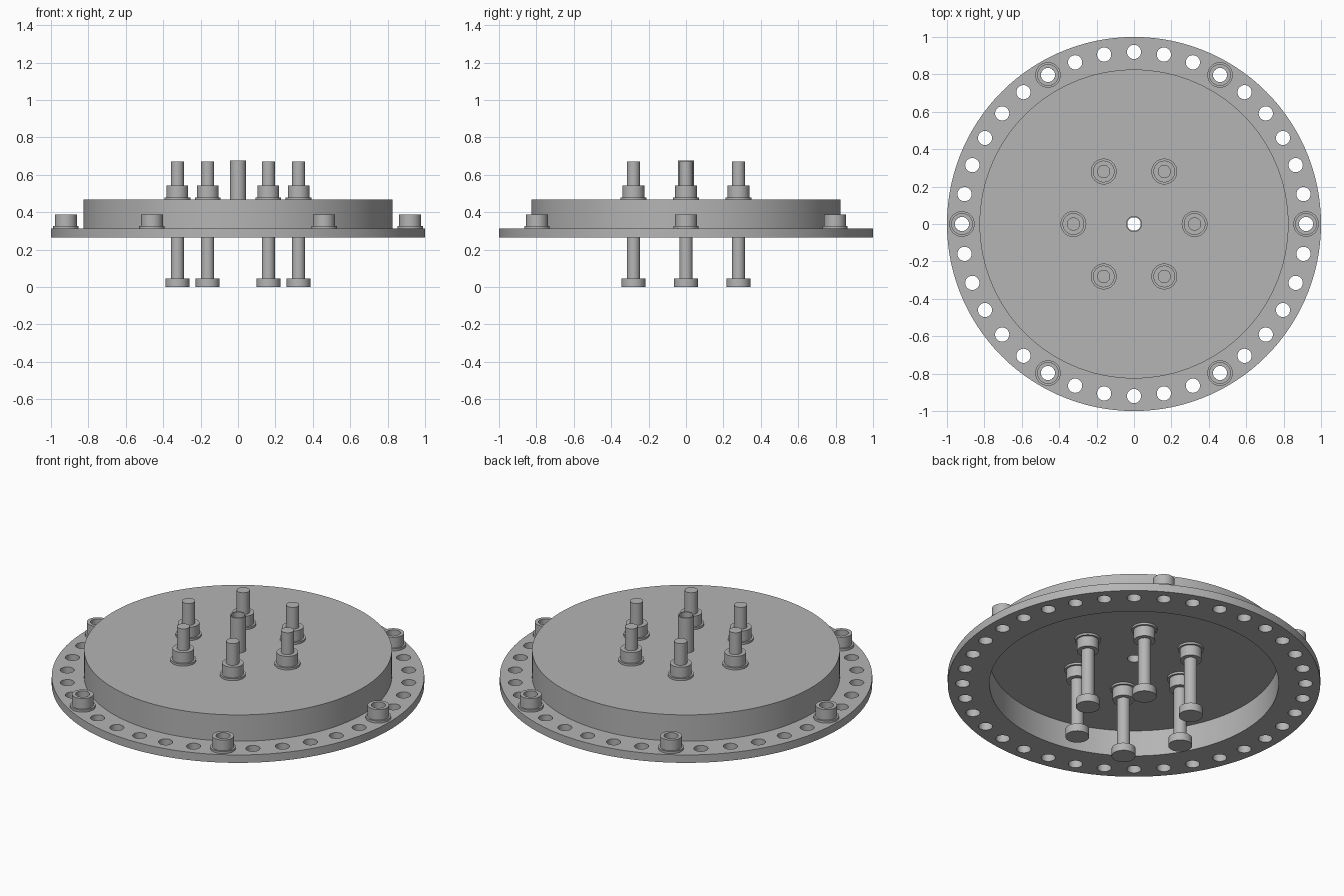
import bpy
import bmesh
from math import cos, sin, tau
from mathutils import Vector

cube = bpy.data.objects.get("Cube")
if cube:
    bpy.data.objects.remove(cube)

steel = bpy.data.materials.new("grey_steel")
steel.use_nodes = True
GREY = (0.46, 0.46, 0.46, 1)
steel.diffuse_color = GREY
steel.node_tree.nodes["Principled BSDF"].inputs["Base Color"].default_value = GREY


def smooth(obj):
    bpy.ops.object.select_all(action="DESELECT")
    obj.select_set(True)
    bpy.context.view_layer.objects.active = obj
    bpy.ops.object.shade_smooth_by_angle()


def lathe(name, profile, steps=40, closed=False):
    """Revolve (radius, height) points about the z axis."""
    bm = bmesh.new()
    verts = [bm.verts.new((r, 0, z)) for r, z in profile]
    edges = [bm.edges.new(pair) for pair in zip(verts, verts[1:])]
    if closed:
        edges.append(bm.edges.new((verts[-1], verts[0])))
    bmesh.ops.spin(bm, geom=verts + edges, cent=(0, 0, 0), axis=(0, 0, 1),
                   angle=tau, steps=steps)
    bmesh.ops.remove_doubles(bm, verts=bm.verts, dist=0.0001)
    bmesh.ops.recalc_face_normals(bm, faces=bm.faces)
    mesh = bpy.data.meshes.new(name)
    bm.to_mesh(mesh)
    bm.free()
    mesh.materials.append(steel)
    obj = bpy.data.objects.new(name, mesh)
    bpy.context.collection.objects.link(obj)
    return obj


def ring(obj, radius, count):
    """Place linked copies of a part evenly around a circle."""
    name = obj.name
    for i in range(count):
        part = obj if i == 0 else obj.copy()
        if i:
            bpy.context.collection.objects.link(part)
        part.name = f"{name}_{i + 1}"
        part.location = Vector((cos(tau * i / count), sin(tau * i / count), 0)) * radius


BOLT_R, STUD_R, HOLE = 0.92, 0.324, 0.038
BASE, LIP, CEILING, TOP = 0.265, 0.312, 0.42, 0.468

# Raised cover with flange, hollow underneath
cover = lathe("flanged_cover", [
    (0.036, CEILING), (0.776, CEILING), (0.776, BASE), (1, BASE),
    (1, LIP), (0.826, LIP), (0.826, TOP), (0.036, TOP)], 120, True)

# Flange bolt holes
bm = bmesh.new()
for i in range(36):
    pins = bmesh.ops.create_cone(bm, cap_ends=True, segments=28, radius1=HOLE,
                                 radius2=HOLE, depth=0.3)["verts"]
    a = tau * i / 36
    bmesh.ops.translate(bm, verts=pins, vec=(BOLT_R * cos(a), BOLT_R * sin(a), BASE))
pin_mesh = bpy.data.meshes.new("hole_cutter")
bm.to_mesh(pin_mesh)
bm.free()
pin_mesh.materials.append(steel)
cutter = bpy.data.objects.new("hole_cutter", pin_mesh)
cutter.hide_render = True
bpy.context.collection.objects.link(cutter)
cut = cover.modifiers.new("holes", "BOOLEAN")
cut.operation, cut.solver, cut.object = "DIFFERENCE", "EXACT", cutter
bpy.context.view_layer.objects.active = cover
bpy.ops.object.modifier_apply(modifier="holes")
bpy.data.objects.remove(cutter)
smooth(cover)

# Hollow sleeves with a washer foot on the flange
sleeve = lathe("flange_sleeve", [
    (HOLE, LIP), (0.068, LIP), (0.068, 0.325), (0.058, 0.325),
    (0.058, 0.388), (HOLE, 0.388)], closed=True)
smooth(sleeve)
ring(sleeve, BOLT_R, 6)

# Open centre tube
tube = lathe("centre_tube", [
    (0.036, CEILING), (0.043, CEILING), (0.043, 0.676), (0.036, 0.676)], closed=True)
smooth(tube)

# Headed studs through the cover
stud = lathe("stud", [
    (0, 0), (0.064, 0), (0.064, 0.046), (0.035, 0.046), (0.035, 0.672), (0, 0.672)])
smooth(stud)
ring(stud, STUD_R, 6)

# Collars with washers, above and below the cover
for name, face, way in (("upper_collar", TOP, 1), ("lower_collar", CEILING, -1)):
    collar = lathe(name, [
        (0.034, face), (0.069, face), (0.069, face + way * 0.012),
        (0.058, face + way * 0.012), (0.058, face + way * 0.075),
        (0.034, face + way * 0.075)], closed=True)
    smooth(collar)
    ring(collar, STUD_R, 6)
